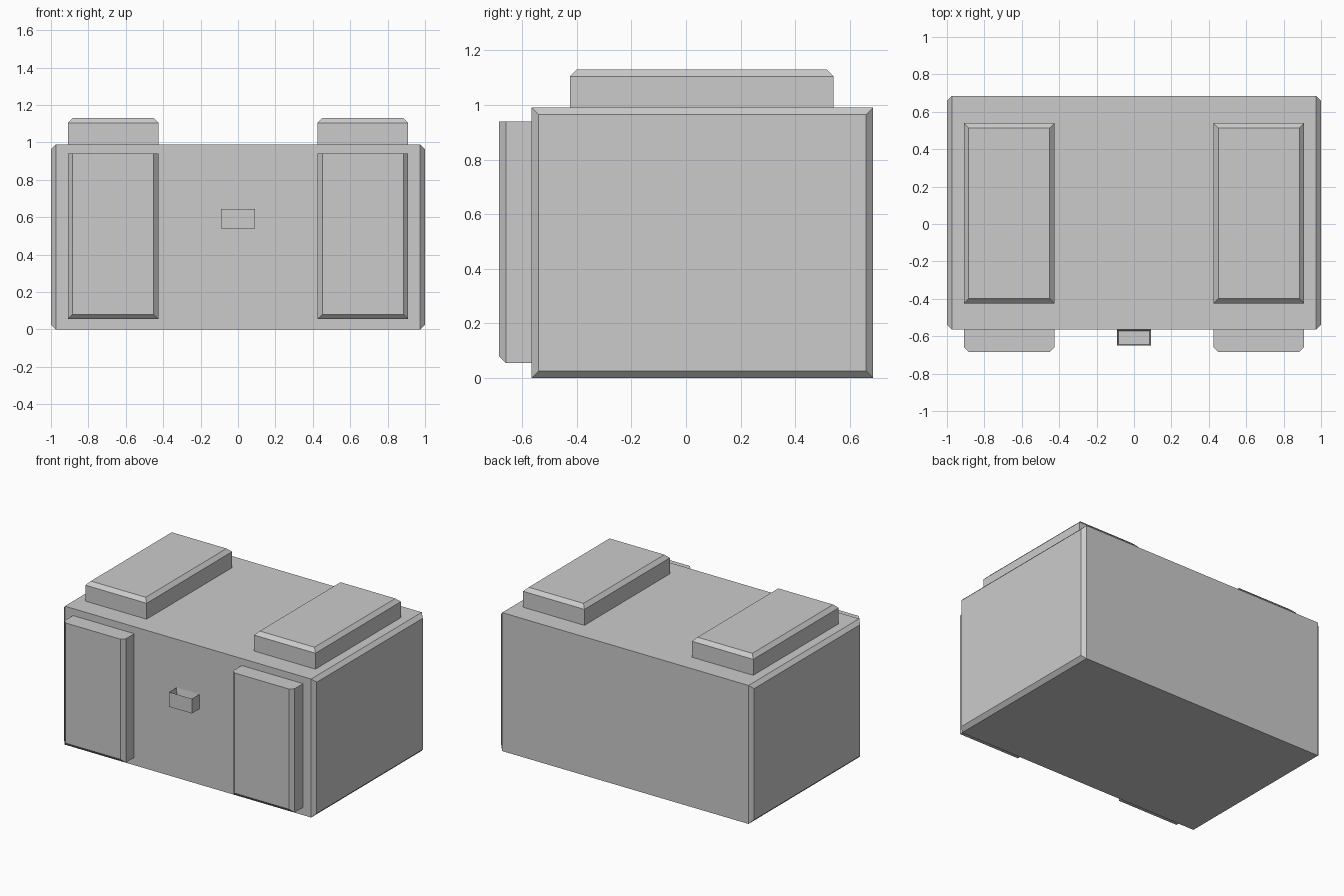
import bpy, bmesh

if "Cube" in bpy.data.objects:
    bpy.data.objects.remove(bpy.data.objects["Cube"])

CHAMFER = 0.026


def new_box(lo, hi):
    """Bmesh box spanning two corners."""
    bm = bmesh.new()
    bmesh.ops.create_cube(bm, size=1)
    for v in bm.verts:
        for i in range(3):
            v.co[i] = hi[i] if v.co[i] > 0 else lo[i]
    return bm


def chamfer(bm, test):
    """Chamfer every edge whose midpoint passes the test."""
    edges = [e for e in bm.edges if test((e.verts[0].co + e.verts[1].co) / 2)]
    bmesh.ops.bevel(bm, geom=edges, offset=CHAMFER, offset_type='OFFSET',
                    segments=1, profile=0.5, affect='EDGES')


def finish(bm, name):
    bmesh.ops.recalc_face_normals(bm, faces=bm.faces)
    mesh = bpy.data.meshes.new(name)
    bm.to_mesh(mesh)
    bm.free()
    obj = bpy.data.objects.new(name, mesh)
    bpy.context.collection.objects.link(obj)
    return obj


# Main body, chamfered around both end faces
body = new_box((-1, -0.565, 0), (1, 0.685, 0.99))
chamfer(body, lambda m: abs(m.x) > 0.99)
finish(body, "body")

# Raised straps on the lid and front, one pair per side
for side, x0, x1 in (("left", -0.91, -0.425), ("right", 0.425, 0.91)):
    top = new_box((x0, -0.425, 0.99), (x1, 0.54, 1.13))
    chamfer(top, lambda m: m.z > 1.12)
    finish(top, "top_strap_" + side)

    # Front panel keeps a square upper edge
    front = new_box((x0, -0.685, 0.055), (x1, -0.565, 0.94))
    chamfer(front, lambda m: m.y < -0.68 and m.z < 0.93)
    finish(front, "front_strap_" + side)

# Latch, a small cup hollowed from above
latch = new_box((-0.09, -0.65, 0.54), (0.09, -0.565, 0.645))
latch.normal_update()
rim = [f for f in latch.faces if f.normal.z > 0.9]
bmesh.ops.inset_region(latch, faces=rim, thickness=0.01)
for v in rim[0].verts:
    v.co.z -= 0.05
finish(latch, "latch")
